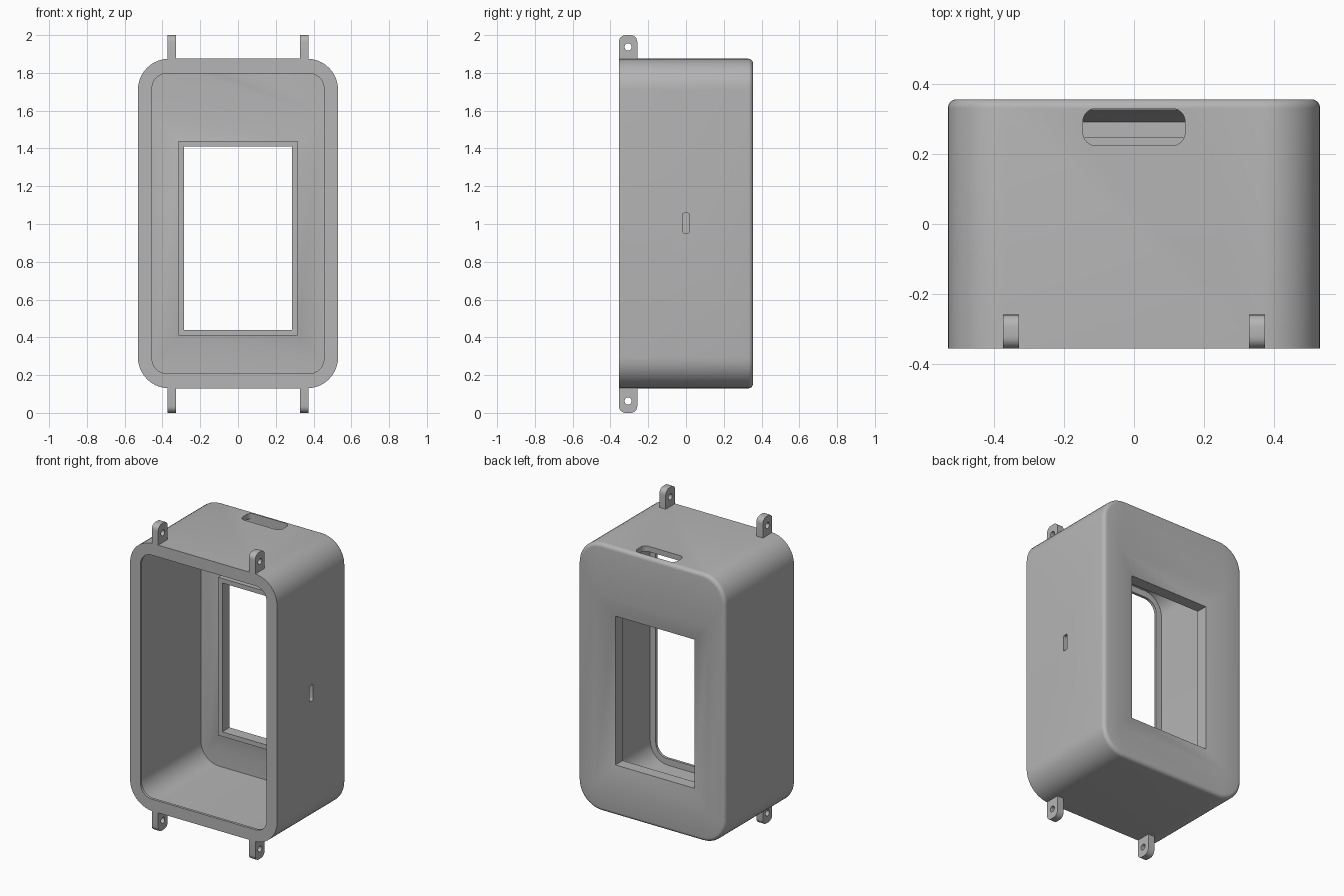
import bpy, bmesh
from math import sin, cos, pi
from mathutils import Vector

cube = bpy.data.objects.get("Cube")
if cube:
    bpy.data.objects.remove(cube)

grey = bpy.data.materials.new("plain grey")
grey.use_nodes = True
grey.diffuse_color = (0.46, 0.46, 0.46, 1)
grey.node_tree.nodes["Principled BSDF"].inputs["Base Color"].default_value = grey.diffuse_color

MID, WIN = 1.0025, 0.925   # centre heights of the body and the window


def rounded(hu, hv, r, steps=10):
    """Outline of a rounded rectangle, counter-clockwise."""
    pts = []
    for k, (su, sv) in enumerate(((1, 1), (-1, 1), (-1, -1), (1, -1))):
        for i in range(steps + 1):
            a = (k + i / steps) * pi / 2
            pts.append((su * (hu - r) + r * cos(a), sv * (hv - r) + r * sin(a)))
    return pts


def finish(bm, name):
    bmesh.ops.remove_doubles(bm, verts=bm.verts, dist=0.00005)
    bmesh.ops.recalc_face_normals(bm, faces=bm.faces)
    mesh = bpy.data.meshes.new(name)
    bm.to_mesh(mesh)
    bm.free()
    mesh.materials.append(grey)
    obj = bpy.data.objects.new(name, mesh)
    bpy.context.collection.objects.link(obj)
    return obj


def prism(name, outline, origin, u, v, depth):
    """Extrude a flat outline lying on axes u and v, starting at origin."""
    bm = bmesh.new()
    o, u, v = Vector(origin), Vector(u), Vector(v)
    face = bm.faces.new([bm.verts.new(o + u * a + v * b) for a, b in outline])
    out = bmesh.ops.extrude_face_region(bm, geom=[face])["geom"]
    bmesh.ops.translate(bm, vec=depth, verts=[e for e in out if isinstance(e, bmesh.types.BMVert)])
    return finish(bm, name)


def select(obj):
    bpy.ops.object.select_all(action='DESELECT')
    obj.select_set(True)
    bpy.context.view_layer.objects.active = obj


def cut(obj, cutter):
    cutter.hide_render = True
    mod = obj.modifiers.new("cut", 'BOOLEAN')
    mod.operation, mod.solver, mod.object = 'DIFFERENCE', 'EXACT', cutter
    select(obj)
    bpy.ops.object.modifier_apply(modifier=mod.name)
    bpy.data.objects.remove(cutter)


def smooth(obj):
    select(obj)
    bpy.ops.object.shade_smooth_by_angle(angle=0.5)


# Housing: a closed chain of rings (half width, half height, radius, y, centre z)
W, H, R, B = 0.53, 0.8725, 0.165, 0.025
rings = [(W, H, R, -0.355, MID)]
for i in range(6):                                   # rounded rear edge
    a = i / 5 * pi / 2
    d = B * (1 - cos(a))
    rings.append((W - d, H - d, R - d, 0.33 + B * sin(a), MID))
rings += [
    (0.41, 0.61, 0, 0.355, WIN),                     # dished rear face
    (0.285, 0.485, 0, 0.32, WIN),                    # window opening
    (0.285, 0.485, 0, 0.245, WIN),
    (0.315, 0.515, 0, 0.245, WIN),                   # raised inner frame
    (0.315, 0.515, 0, 0.29, WIN),
    (0.45, 0.65, 0, 0.325, WIN),                     # inner slope
    (0.495, H - 0.035, 0.13, 0.325, MID),            # cavity
    (0.495, H - 0.035, 0.13, -0.338, MID),
    (0.455, 0.795, 0.08, -0.338, MID),               # front lip
    (0.455, 0.795, 0.08, -0.355, MID),
]
bm = bmesh.new()
loops = [[bm.verts.new((x, y, cz + z)) for x, z in rounded(hx, hz, r)]
         for hx, hz, r, y, cz in rings]
for k, a in enumerate(loops):
    b = loops[(k + 1) % len(loops)]
    for i in range(len(a)):
        j = (i + 1) % len(a)
        bm.faces.new((a[i], a[j], b[j], b[i]))
housing = finish(bm, "housing")

# Slots in the top and in the left side wall
cut(housing, prism("top_slot_cutter", rounded(0.145, 0.052, 0.035), (0, 0.276, 1.8),
                   (1, 0, 0), (0, 1, 0), (0, 0, 0.15)))
cut(housing, prism("side_slot_cutter", rounded(0.018, 0.052, 0.008, 3), (0.47, 0, 1.005),
                   (0, 1, 0), (0, 0, 1), (0.1, 0, 0)))
smooth(housing)

# Mounting tabs with screw holes, above and below at the front
half, corner = 0.0485, 0.035
tab_outline = [p for p in rounded(half, 0.14, corner, 6) if p[1] > 0]
tab_outline += [(-half, 0), (half, 0)]
hole = [(0.019 * cos(i * pi / 12), 0.019 * sin(i * pi / 12)) for i in range(24)]
for level, base, s in (("top", 1.86, 1), ("bottom", 0.14, -1)):
    for side, x in (("left", 0.35), ("right", -0.35)):
        tab = prism(f"{level}_{side}_tab", tab_outline, (x - 0.023, -0.3065, base),
                    (0, 1, 0), (0, 0, s), (0.046, 0, 0))
        cut(tab, prism("hole_cutter", hole, (x - 0.1, -0.3065, base + s * 0.077),
                       (0, 1, 0), (0, 0, 1), (0.2, 0, 0)))
        smooth(tab)
